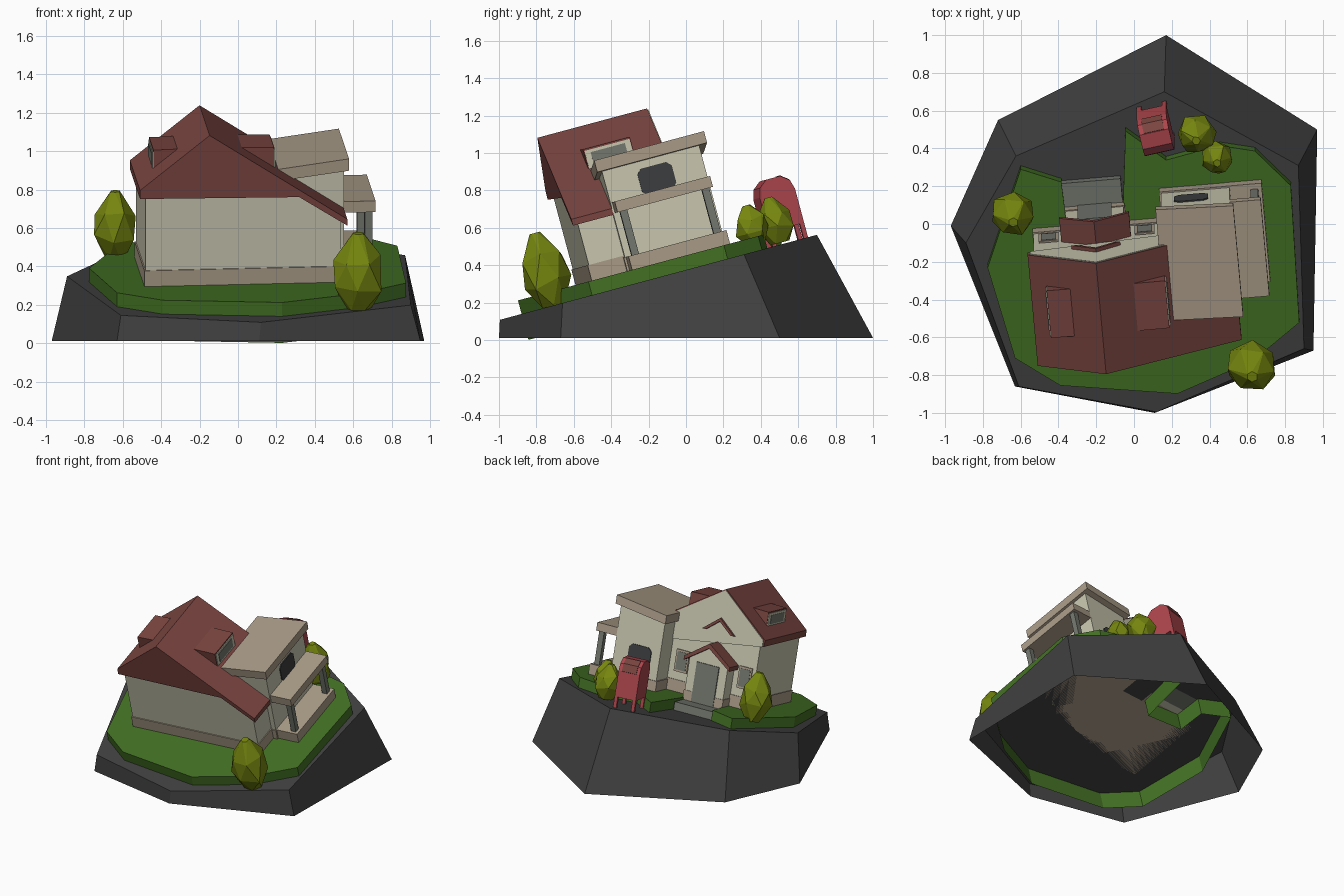
import bpy, bmesh, math, random
from mathutils import Matrix, Vector

if "Cube" in bpy.data.objects:
    bpy.data.objects.remove(bpy.data.objects["Cube"])

random.seed(4)


def material(name, hexcode):
    def lin(c):
        c /= 255
        return c / 12.92 if c < 0.04045 else ((c + 0.055) / 1.055) ** 2.4
    m = bpy.data.materials.new(name)
    m.diffuse_color = [lin(int(hexcode[i:i + 2], 16)) for i in (0, 2, 4)] + [1]
    m.use_nodes = True
    m.node_tree.nodes["Principled BSDF"].inputs["Base Color"].default_value = m.diffuse_color
    return m


ROCK = material("dark ground", "404040")
LAWN = material("grass green", "437024")
BUSH = material("olive leaf", "76860f")
CREAM = material("cream wall", "c9c7b0")
BEIGE = material("beige trim", "aa9c88")
ROOF = material("roof red", "7a4540")
RED = material("mailbox red", "ad464d")
GREY = material("stone grey", "74786f")
GLASS = material("dark glass", "3c3e40")

# The whole scene lies on a plane sloping 15 degrees; the house is turned 5 more
PLANE = Matrix.Translation((0, 0, 0.375)) @ Matrix.Rotation(math.radians(15), 4, 'X')
HOUSE = PLANE @ Matrix.Rotation(math.radians(5), 4, 'Z')


def finish(name, bm, mat, matrix):
    bmesh.ops.recalc_face_normals(bm, faces=bm.faces)
    bm.transform(matrix)
    me = bpy.data.meshes.new(name)
    bm.to_mesh(me)
    bm.free()
    me.materials.append(mat)
    ob = bpy.data.objects.new(name, me)
    bpy.context.collection.objects.link(ob)
    return ob


def loft(name, rings, mat, matrix=HOUSE, start=True, end=True):
    bm = bmesh.new()
    vs = [[bm.verts.new(p) for p in r] for r in rings]
    n = len(rings[0])
    for a, b in zip(vs, vs[1:]):
        for i in range(n):
            j = (i + 1) % n
            bm.faces.new((a[i], a[j], b[j], b[i]))
    if start:
        bm.faces.new(vs[0])
    if end:
        bm.faces.new(vs[-1])
    return finish(name, bm, mat, matrix)


def prism_y(name, pts, y0, y1, mat, matrix=HOUSE):
    """x-z profile extruded along y"""
    return loft(name, [[(x, y, z) for x, z in pts] for y in (y0, y1)], mat, matrix)


def prism_x(name, pts, x0, x1, mat, matrix=HOUSE):
    """y-z profile extruded along x"""
    return loft(name, [[(x, y, z) for y, z in pts] for x in (x0, x1)], mat, matrix)


def box(name, x0, x1, y0, y1, z0, z1, mat, matrix=HOUSE):
    return prism_y(name, [(x0, z0), (x1, z0), (x1, z1), (x0, z1)], y0, y1, mat, matrix)


def chamfered(a0, a1, z0, z1, c):
    return [(a0 + c, z0), (a1 - c, z0), (a1, z0 + c), (a1, z1 - c),
            (a1 - c, z1), (a0 + c, z1), (a0, z1 - c), (a0, z0 + c)]


# Hill base, open below: flat foot outline, sloping top
foot = [(.17, 1), (-.72, .55), (-.97, -.01), (-.63, -.86), (.11, -1), (.95, -.67), (.97, .5)]
crown = [(.16, .70), (-.625, .36), (-.89, -.10), (-.61, -.86), (.12, -.995), (.9, -.66), (.87, .31)]
loft("hill_base", [[(x, y, .012) for x, y in foot],
                   [(x, y, .375 + y * math.tan(math.radians(15))) for x, y in crown]],
     ROCK, Matrix(), start=False)

# Lawn with a notch for the path, skirt open below
edge = [(-.045, .53), (.17, .37), (.45, .45), (.64, .42), (.83, .23), (.875, -.52), (.63, -.73),
        (.23, -.91), (-.39, -.865), (-.63, -.715), (-.775, -.22), (-.6, .32), (-.385, .25),
        (-.36, .05), (-.06, .05)]
loft("lawn", [[(x, y, z) for x, y in edge] for z in (-.143, .075)], LAWN, PLANE, start=False)

# Main house: gabled walls, base trim, solid roof
prism_y("main_walls", [(-.53, 0), (.49, 0), (.49, .40), (.27, .57), (-.53, .57)], -.54, .035, CREAM)
prism_y("back_gable", [(-.55, .55), (.49, .39), (.5, .42), (-.198, .88), (-.55, .60)], 0, .045, CREAM)
box("main_trim", -.537, .497, -.547, .042, 0, .16, BEIGE)
prism_y("main_roof", [(-.562, .554), (.27, .545), (.522, .385), (.522, .42), (-.198, .888),
                      (-.562, .60)], -.57, .04, ROOF)

# Dormers on both slopes
for side, inner, outer, low in (("right", -.015, .155, .65), ("left", -.345, -.475, .655)):
    prism_y(side + "_dormer", [(inner, .768), (outer, .765), (outer, low), (inner, low)],
            -.38, -.12, ROOF)
    s = 1 if side == "right" else -1
    box(side + "_dormer_face", outer, outer + s * .005, -.375, -.125, low, .755, CREAM)
    box(side + "_dormer_window", outer, outer + s * .008, -.345, -.155, low + .02, .74, GREY)

# Gable ornament and back windows
C = -.198
prism_y("gable_chevron", [(C - .13, .575), (C, .68), (C + .13, .575), (C + .10, .575),
                          (C, .655), (C - .10, .575)], .04, .065, ROOF)
for name, u in (("left", -.45), ("right", .06)):
    box(name + "_window_frame", u - .052, u + .052, .04, .049, .22, .38, BEIGE)
    box(name + "_window", u - .04, u + .04, .04, .052, .235, .365, GREY)

# Entrance porch with its own little gable
prism_y("entry_walls", [(C - .155, 0), (C + .155, 0), (C + .155, .37), (C, .475), (C - .155, .37)],
        .03, .135, CREAM)
box("entry_trim", C - .16, C + .16, .03, .14, 0, .13, BEIGE)
prism_y("entry_roof", [(C - .185, .345), (C - .185, .375), (C, .505), (C + .185, .375),
                       (C + .185, .345), (C, .47)], .03, .165, ROOF)
box("front_door", C - .09, C + .09, .135, .144, .06, .35, GREY)
box("door_step", C - .165, C + .15, .1, .27, 0, .06, GREY)

# Side annex with a shed roof
prism_y("annex_walls", [(.16, 0), (.525, 0), (.525, .64), (.16, .59)], -.345, .195, CREAM)
box("annex_trim", .15, .53, -.352, .203, 0, .15, BEIGE)
prism_y("annex_roof", [(.135, .575), (.548, .628), (.548, .692), (.135, .638)], -.372, .238, BEIGE)
prism_x("annex_side_window", chamfered(-.165, .025, .44, .585, .025), .525, .532, GLASS)
prism_y("annex_back_window", chamfered(.23, .41, .24, .37, .025), .195, .202, GLASS)

# Side porch: deck, posts, canopy
box("porch_deck", .5, .695, -.34, .204, 0, .15, BEIGE)
box("porch_canopy", .5, .69, -.335, .195, .392, .452, BEIGE)
for name, v in (("front", -.3), ("back", .155)):
    box(name + "_porch_post", .635, .675, v - .02, v + .02, .15, .4, GREY)

# Mailbox standing on four legs behind the lawn
MAIL = PLANE @ Matrix.Translation((.115, .56, 0)) @ Matrix.Rotation(math.radians(13), 4, 'Z')
prism_x("mailbox_body", [(-.1, .08), (.1, .08), (.1, .27), (.085, .32), (.04, .355), (-.04, .355),
                         (-.085, .32), (-.1, .27)], -.08, .08, RED, MAIL)
prism_x("mailbox_flap", [(.103, .27), (.089, .325), (.045, .358), (.04, .35), (.08, .31), (.095, .265)],
        -.055, .055, ROOF, MAIL)
for i, (sx, sy) in enumerate(((1, 1), (-1, 1), (1, -1), (-1, -1))):
    x, y = sx * .068, sy * .088
    box("mailbox_leg_%d" % (i + 1), x - .012, x + .012, y - .012, y + .012, 0, .09, RED, MAIL)


# Bushes: faceted six-sided lumps
def bush(name, x, y, r, z0, z1):
    rings = []
    for k, (t, s) in enumerate(((0, .5), (.33, 1), (.68, .88), (1, .22))):
        ring = []
        for i in range(6):
            a = math.tau * (i + .5 * (k % 2)) / 6 + x * 5
            q = r * s * random.uniform(.93, 1.08)
            dz = random.uniform(-.07, .07) if 0 < k < 3 else 0
            ring.append((q * math.cos(a), q * math.sin(a), z0 + (t + dz) * (z1 - z0)))
        rings.append(ring)
    ob = loft(name, rings, BUSH, PLANE @ Matrix.Translation((x, y, 0)))
    bm = bmesh.new()
    bm.from_mesh(ob.data)
    bmesh.ops.triangulate(bm, faces=bm.faces)
    bm.to_mesh(ob.data)
    bm.free()


bush("left_bush", -.64, .116, .115, .05, .40)
bush("front_bush", .625, -.73, .135, 0, .40)
bush("back_bush_large", .33, .525, .105, .01, .26)
bush("back_bush_small", .44, .40, .09, .03, .25)
